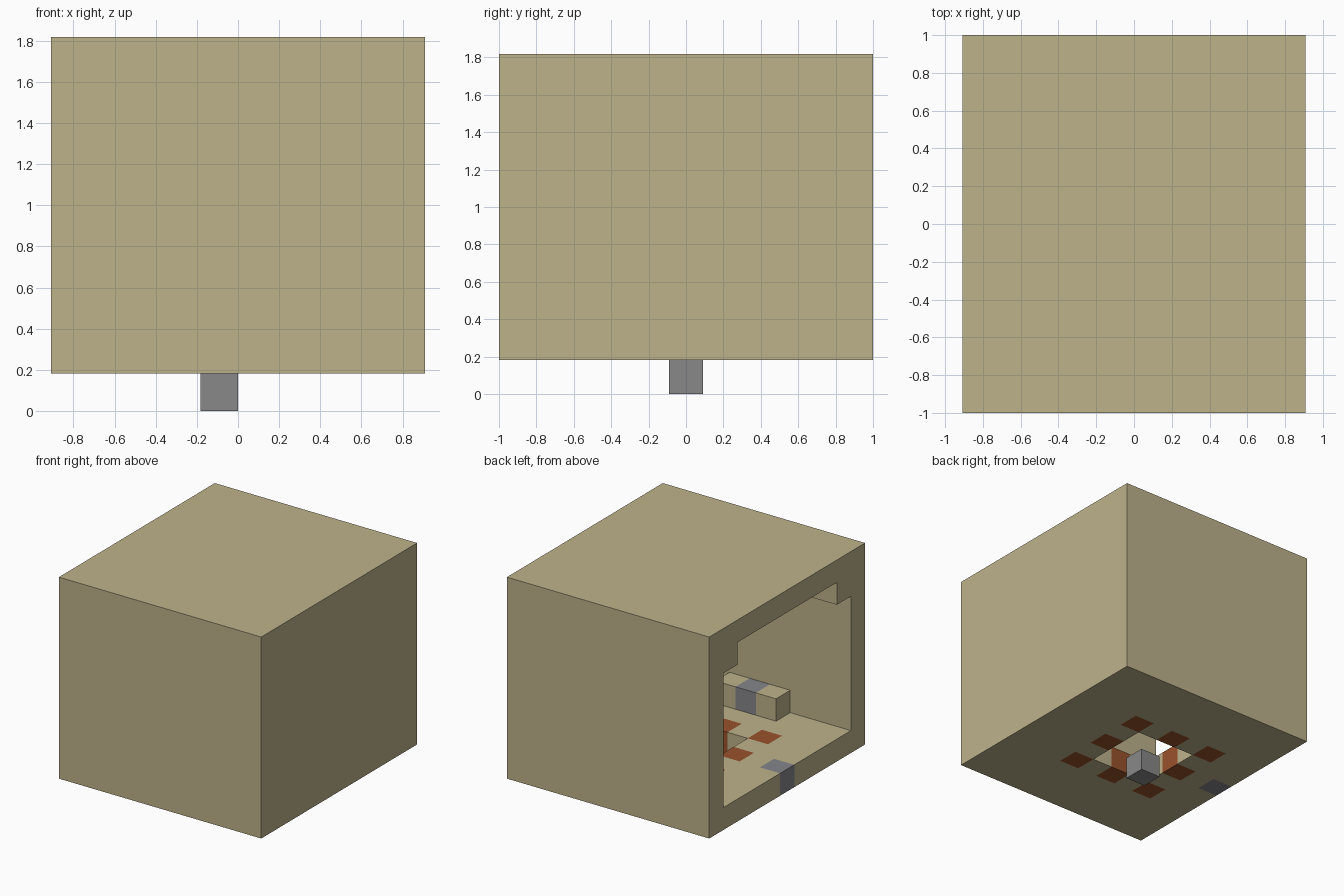
import bpy
import bmesh
from mathutils import Matrix, Vector

if "Cube" in bpy.data.objects:
    bpy.data.objects.remove(bpy.data.objects["Cube"])

UNIT = 2 / 11  # one block of the blocky grid


def material(name, color):
    m = bpy.data.materials.new(name)
    m.use_nodes = True
    m.diffuse_color = (*color, 1)
    m.node_tree.nodes["Principled BSDF"].inputs["Base Color"].default_value = (*color, 1)
    return m


SAND = material("sand", (0.51, 0.448, 0.258))
CLAY = material("clay", (0.32, 0.085, 0.025))
SLATE = material("slate", (0.235, 0.238, 0.255))
STONE = material("stone_grey", (0.246, 0.246, 0.246))


def finish(name, bm, mats):
    bm.transform(Matrix.Scale(UNIT, 4))
    mesh = bpy.data.meshes.new(name)
    bm.to_mesh(mesh)
    bm.free()
    for m in mats:
        mesh.materials.append(m)
    obj = bpy.data.objects.new(name, mesh)
    bpy.context.collection.objects.link(obj)
    return obj


def box(name, lo, hi, mat):
    """Box between two corners, measured in blocks."""
    lo, hi = Vector(lo), Vector(hi)
    bm = bmesh.new()
    bmesh.ops.create_cube(bm, size=1, matrix=Matrix.Translation((lo + hi) / 2)
                          @ Matrix.Diagonal((*(hi - lo), 1)))
    return finish(name, bm, [mat])


# Floor: block grid with a square hole, a ring of clay tiles and a doorway tile
bm = bmesh.new()
bmesh.ops.create_grid(bm, x_segments=10, y_segments=11, size=0.5,
                      matrix=Matrix.Translation((0, 0, 2)) @ Matrix.Diagonal((10, 11, 1, 1)))
hole = []
for f in bm.faces:
    c = f.calc_center_median()
    i, j = round(c.x + 0.5), round(c.y)
    if max(abs(i), abs(j)) <= 1:
        hole.append(f)
    elif {abs(i), abs(j)} <= {0, 2}:
        f.material_index = 1
    elif (i, j) == (-4, 0):
        f.material_index = 2
bmesh.ops.delete(bm, geom=hole, context='FACES')
floor = finish("floor", bm, [SAND, CLAY, SLATE])
slab = floor.modifiers.new("thickness", 'SOLIDIFY')
slab.thickness = UNIT
slab.offset = -1

# Walls and roof, open on the -x side
box("roof", (-5, -5.5, 9), (5, 5.5, 10), SAND)
box("end_wall", (4, -5.5, 2), (5, 5.5, 9), SAND)
box("end_cornice", (3, -3.5, 8), (4, 3.5, 9), SAND)
for side, s in (("front", -1), ("back", 1)):
    def span(a, b):
        return sorted((s * a, s * b))

    y0, y1 = span(4.5, 5.5)
    box(side + "_wall", (-5, y0, 2), (4, y1, 9), SAND)
    y0, y1 = span(3.5, 4.5)
    box(side + "_cornice", (-5, y0, 8), (4, y1, 9), SAND)
    # Bench against the wall with a slate centre
    for k, mat in enumerate((SAND, SLATE, SAND)):
        box(f"{side}_bench_{k}", (k - 2, y0, 2), (k - 1, y1, 3), mat)

# Bench against the end wall
for k, mat in enumerate((SAND, SLATE, SAND)):
    box(f"end_bench_{k}", (3, k - 1.5, 2), (4, k - 0.5, 3), mat)

# Block hanging under the floor hole
box("lower_block", (-1, -0.5, 0), (0, 0.5, 1), STONE)
